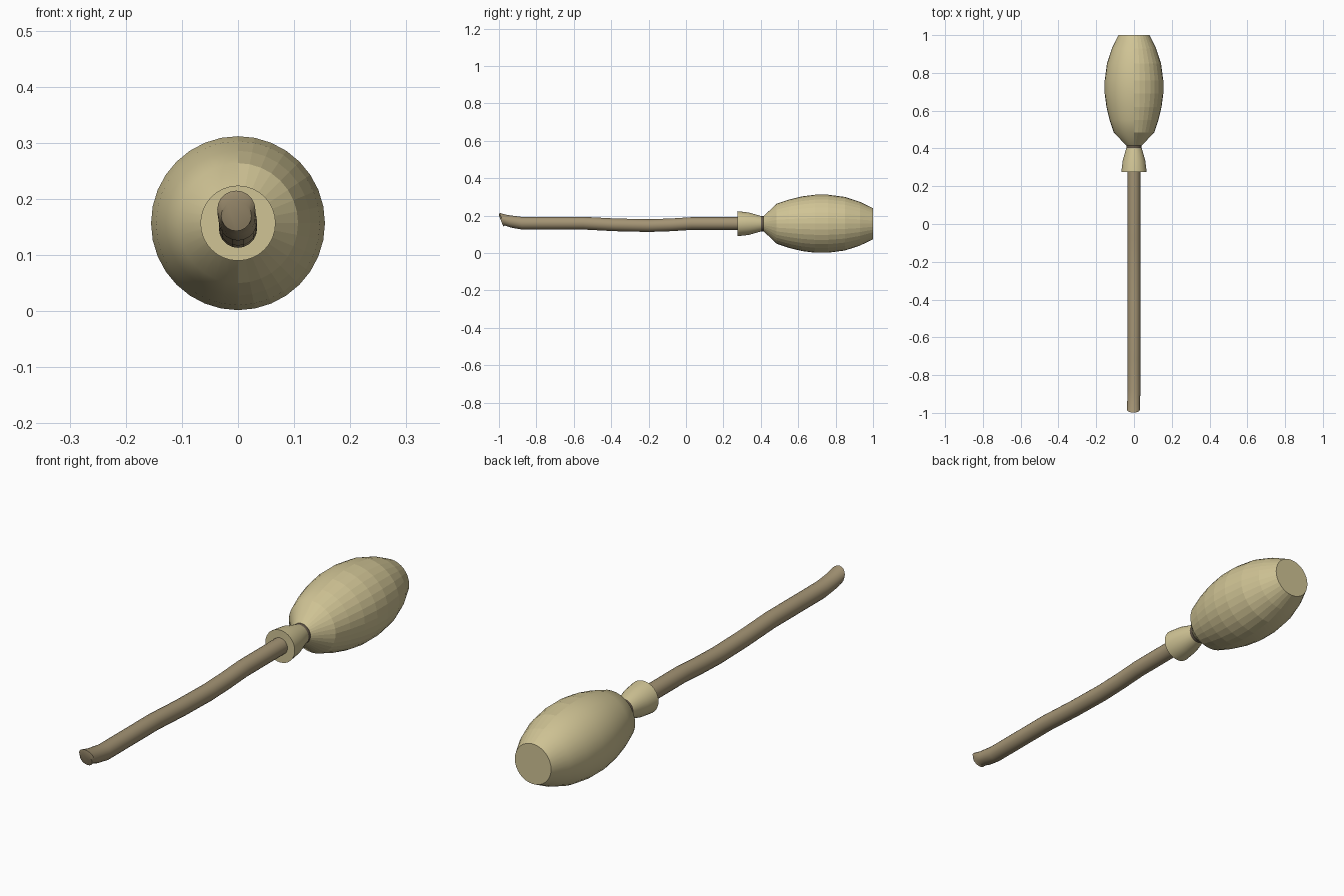
import bpy, bmesh, math

if "Cube" in bpy.data.objects:
    bpy.data.objects.remove(bpy.data.objects["Cube"])

CZ = 0.157  # height of the broom's axis


def material(name, color):
    m = bpy.data.materials.new(name)
    m.diffuse_color = (*color, 1)
    m.use_nodes = True
    m.node_tree.nodes["Principled BSDF"].inputs["Base Color"].default_value = m.diffuse_color
    return m


straw = material("straw", (0.63, 0.55, 0.30))
wood = material("brown wood", (0.37, 0.295, 0.175))
twine = material("dark twine", (0.13, 0.10, 0.07))


def loft(name, rings, sides, mat, smooth=math.radians(35)):
    """Join rings of (y, centre x, centre z, radius, lean) into a closed solid."""
    bm = bmesh.new()
    loops = []
    for y, cx, cz, r, lean in rings:
        loop = []
        for i in range(sides):
            a = 2 * math.pi * i / sides
            dx, dz = r * math.cos(a), r * math.sin(a)
            loop.append(bm.verts.new((cx + dx, y - lean * dz, cz + dz)))
        loops.append(loop)
    for a, b in zip(loops, loops[1:]):
        for i in range(sides):
            j = (i + 1) % sides
            bm.faces.new((a[i], a[j], b[j], b[i]))
    bm.faces.new(loops[0])
    bm.faces.new(loops[-1])
    bmesh.ops.recalc_face_normals(bm, faces=bm.faces)
    me = bpy.data.meshes.new(name)
    bm.to_mesh(me)
    bm.free()
    me.materials.append(mat)
    ob = bpy.data.objects.new(name, me)
    bpy.context.collection.objects.link(ob)
    bpy.ops.object.select_all(action='DESELECT')
    ob.select_set(True)
    bpy.context.view_layer.objects.active = ob
    bpy.ops.object.shade_smooth_by_angle(angle=smooth)
    return ob


def turned(profile):
    return [(y, 0, CZ, r, 0) for y, r in profile]


# Slightly wavy handle with an upturned, bevelled tip
loft("handle", [
    (-0.988, -0.003, 0.170, 0.027, 0.40),
    (-0.983, -0.003, 0.181, 0.034, 0.45),
    (-0.945, -0.002, 0.170, 0.034, 0.30),
    (-0.88, 0, 0.160, 0.034, 0.10),
    (-0.72, 0, 0.160, 0.034, 0),
    (-0.55, 0, 0.160, 0.034, 0.02),
    (-0.38, 0, 0.151, 0.034, 0.03),
    (-0.20, 0, 0.147, 0.034, 0),
    (-0.08, 0, 0.151, 0.034, -0.04),
    (0.03, 0, 0.158, 0.034, -0.02),
    (0.42, 0, 0.158, 0.034, 0),
], 20, wood)

# Flared straw collar in front of the binding
loft("straw_collar", turned([(0.275, 0.067), (0.335, 0.060), (0.405, 0.040)]), 32, straw)

# Twine binding
loft("binding", turned([(0.397, 0.038), (0.402, 0.041), (0.418, 0.041), (0.423, 0.038)]),
     32, twine)

# Barrel-shaped bristle head
head = loft("bristles", turned([
    (0.412, 0.038), (0.485, 0.107), (0.55, 0.129), (0.62, 0.146), (0.69, 0.155),
    (0.76, 0.155), (0.85, 0.143), (0.93, 0.117), (1.0, 0.083)]), 32, straw)
# The right half keeps its facets
for p in head.data.polygons:
    if p.center.x > 0:
        p.use_smooth = False
